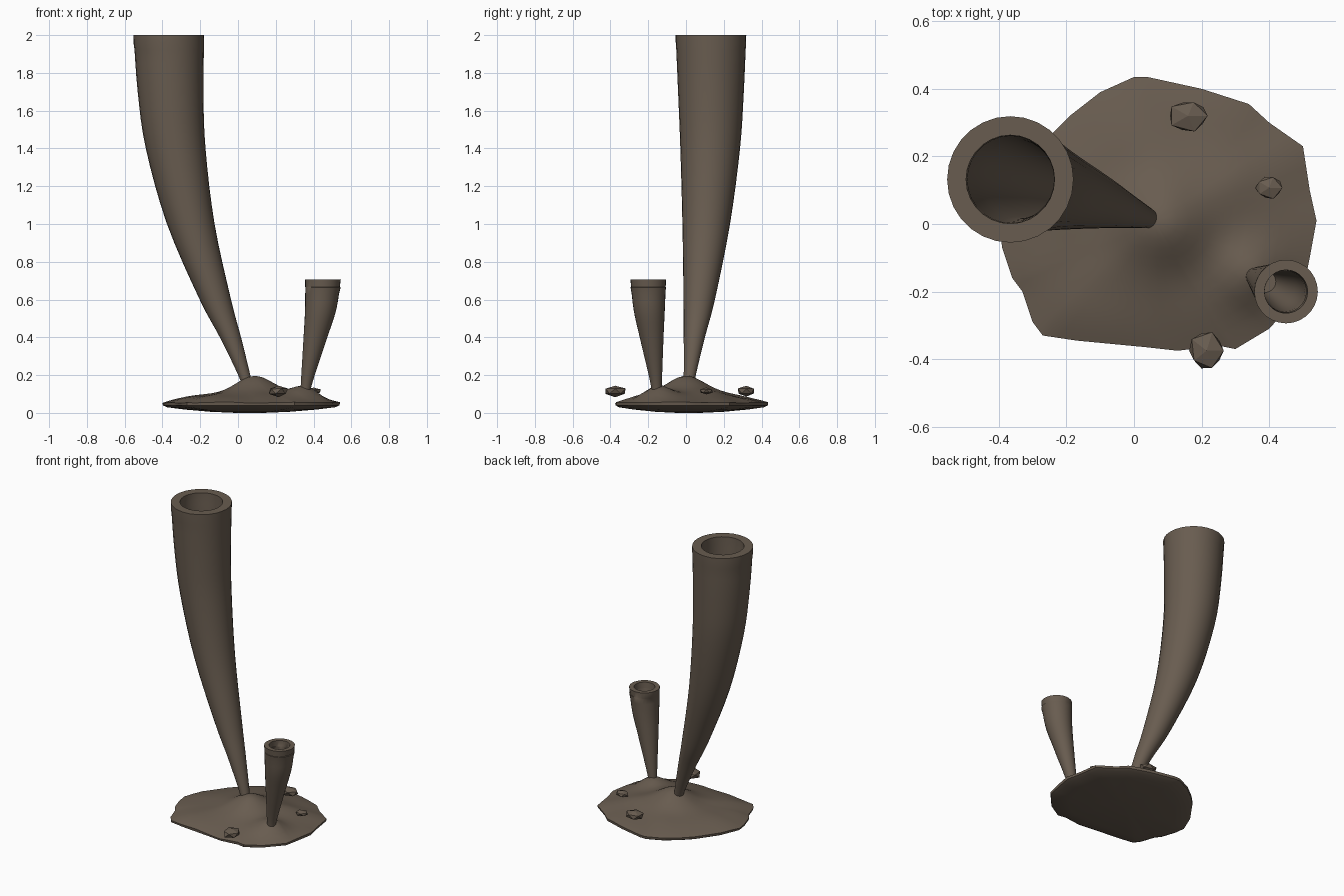
import bpy
import bmesh
import math
import random
from mathutils import Vector, noise

cube = bpy.data.objects.get("Cube")
if cube:
    bpy.data.objects.remove(cube, do_unlink=True)

brown = bpy.data.materials.new("earthy brown")
brown.use_nodes = True
colour = (0.14, 0.108, 0.08, 1)
brown.diffuse_color = colour
shader = brown.node_tree.nodes["Principled BSDF"]
shader.inputs["Base Color"].default_value = colour
shader.inputs["Roughness"].default_value = 0.9


def finish(name, bm, smooth=True):
    """Turn a bmesh into a named, coloured object."""
    bmesh.ops.recalc_face_normals(bm, faces=bm.faces)
    mesh = bpy.data.meshes.new(name)
    bm.to_mesh(mesh)
    bm.free()
    mesh.materials.append(brown)
    obj = bpy.data.objects.new(name, mesh)
    bpy.context.collection.objects.link(obj)
    if smooth:
        bpy.ops.object.select_all(action="DESELECT")
        obj.select_set(True)
        bpy.context.view_layer.objects.active = obj
        bpy.ops.object.shade_smooth_by_angle(angle=math.radians(40))
    return obj


def bridge(bm, rings):
    """Join successive vertex rings with quads."""
    for a, b in zip(rings, rings[1:]):
        n = len(a)
        for i in range(n):
            j = (i + 1) % n
            bm.faces.new((a[i], a[j], b[j], b[i]))


def spline(points, steps):
    """Smooth curve through the given stations."""
    pts = [Vector(p) for p in points]
    pts = [2 * pts[0] - pts[1]] + pts + [2 * pts[-1] - pts[-2]]
    out = []
    for a, b, c, d in zip(pts, pts[1:], pts[2:], pts[3:]):
        for k in range(steps):
            t = k / steps
            out.append(b + (c - a) * t / 2 + (a * 2 - b * 5 + c * 4 - d) * t * t / 2
                       + (b * 3 - a - c * 3 + d) * t ** 3 / 2)
    return out + [pts[-2]]


def horn(name, stations, collar, bore, sides=28):
    """Curved, flaring hollow tube; each station is x, y, z, radius."""
    bm = bmesh.new()
    path = spline(stations, 4)
    x, y, z, r = path[-1]
    path.insert(-1, Vector((x, y, z - collar, r * 0.995)))
    path = sorted(path, key=lambda s: s.z)
    inner = [Vector((s.x, s.y, s.z, s.w * bore)) for s in reversed(path)]
    inner = inner[:len(inner) * 2 // 3]
    rings = []
    for s in path + inner:
        rings.append([bm.verts.new((s.x + s.w * math.cos(i * math.tau / sides),
                                    s.y + s.w * math.sin(i * math.tau / sides), s.z))
                      for i in range(sides)])
    bridge(bm, rings)
    bm.faces.new(rings[0])
    bm.faces.new(rings[-1])
    return finish(name, bm)


# Tall and short tubes
horn("tall_tube", [(0.06, 0.01, 0.1, 0.025), (0.033, 0.02, 0.2, 0.032), (-0.04, 0.044, 0.4, 0.056),
                   (-0.12, 0.07, 0.6, 0.083), (-0.25, 0.107, 1, 0.126), (-0.33, 0.128, 1.4, 0.158),
                   (-0.357, 0.132, 1.7, 0.174), (-0.366, 0.132, 2, 0.187)], 0.05, 0.7)
horn("short_tube", [(0.355, -0.155, 0.1, 0.025), (0.367, -0.16, 0.18, 0.033), (0.41, -0.182, 0.4, 0.063),
                    (0.438, -0.195, 0.55, 0.083), (0.45, -0.2, 0.705, 0.094)], 0.04, 0.68)

# Mound outline, counter-clockwise
outline = [(.54, .01), (.52, .1), (.5, .23), (.4, .3), (.34, .355), (.2, .4), (.04, .435), (0, .435),
           (-.1, .39), (-.19, .32), (-.25, .26), (-.35, .12), (-.4, 0), (-.39, -.07), (-.36, -.16),
           (-.33, -.2), (-.3, -.29), (-.27, -.33), (-.17, -.345), (.04, -.365), (.13, -.375),
           (.25, -.36), (.3, -.37), (.4, -.31), (.5, -.2), (.52, -.1)]
centre = Vector((0.06, 0.01))


def bump(p, x, y, height, width):
    return height * math.exp(-((p.x - x) ** 2 + (p.y - y) ** 2) / width ** 2)


def top_height(p, t):
    """Ground surface with a swelling under each tube."""
    z = 0.055 + 0.048 * (1 - t ** 3)
    swell = bump(p, 0.09, 0, 0.09, 0.14) + bump(p, 0.36, -0.16, 0.075, 0.1)
    swell += bump(p, 0.28, 0.12, 0.022, 0.1)
    ripple = 0.006 * noise.noise(Vector((p.x * 6, p.y * 6, 0)))
    return z + swell * (1 - t ** 4) + ripple


def build_mound():
    bm = bmesh.new()
    rim = []
    for a, b in zip(outline, outline[1:] + outline[:1]):
        a, b = Vector(a), Vector(b)
        rim += [a, a.lerp(b, 0.5)]
    rings = []
    # Upper surface, out from the middle to the lip
    levels = 14
    for k in range(1, levels + 1):
        t = k / levels
        ring = []
        for p in rim:
            q = centre.lerp(p, t)
            ring.append(bm.verts.new((q.x, q.y, top_height(q, t))))
        rings.append(ring)
    # Rounded lip and shallow bowl underneath
    for t, z in ((0.995, 0.04), (0.95, 0.03), (0.75, 0.018), (0.45, 0.006), (0.15, 0)):
        rings.append([bm.verts.new((*centre.lerp(p, t), z)) for p in rim])
    bridge(bm, rings)
    peak = bm.verts.new((*centre, top_height(centre, 0)))
    first = rings[0]
    for i in range(len(first)):
        bm.faces.new((peak, first[i], first[(i + 1) % len(first)]))
    bm.faces.new(rings[-1])
    return finish("mound", bm)


build_mound()

# Faceted pebbles
random.seed(4)
pebbles = [("back_pebble", (0.16, 0.32, 0.115), (0.064, 0.05, 0.03)),
           ("side_pebble", (0.4, 0.107, 0.115), (0.042, 0.036, 0.018)),
           ("front_pebble", (0.215, -0.375, 0.115), (0.056, 0.06, 0.03))]
for name, place, size in pebbles:
    bm = bmesh.new()
    bmesh.ops.create_icosphere(bm, subdivisions=1, radius=1)
    for v in bm.verts:
        v.co *= random.uniform(0.9, 1.1)
        v.co = Vector(c * s + o for c, s, o in zip(v.co, size, place))
    finish(name, bm, smooth=False)
